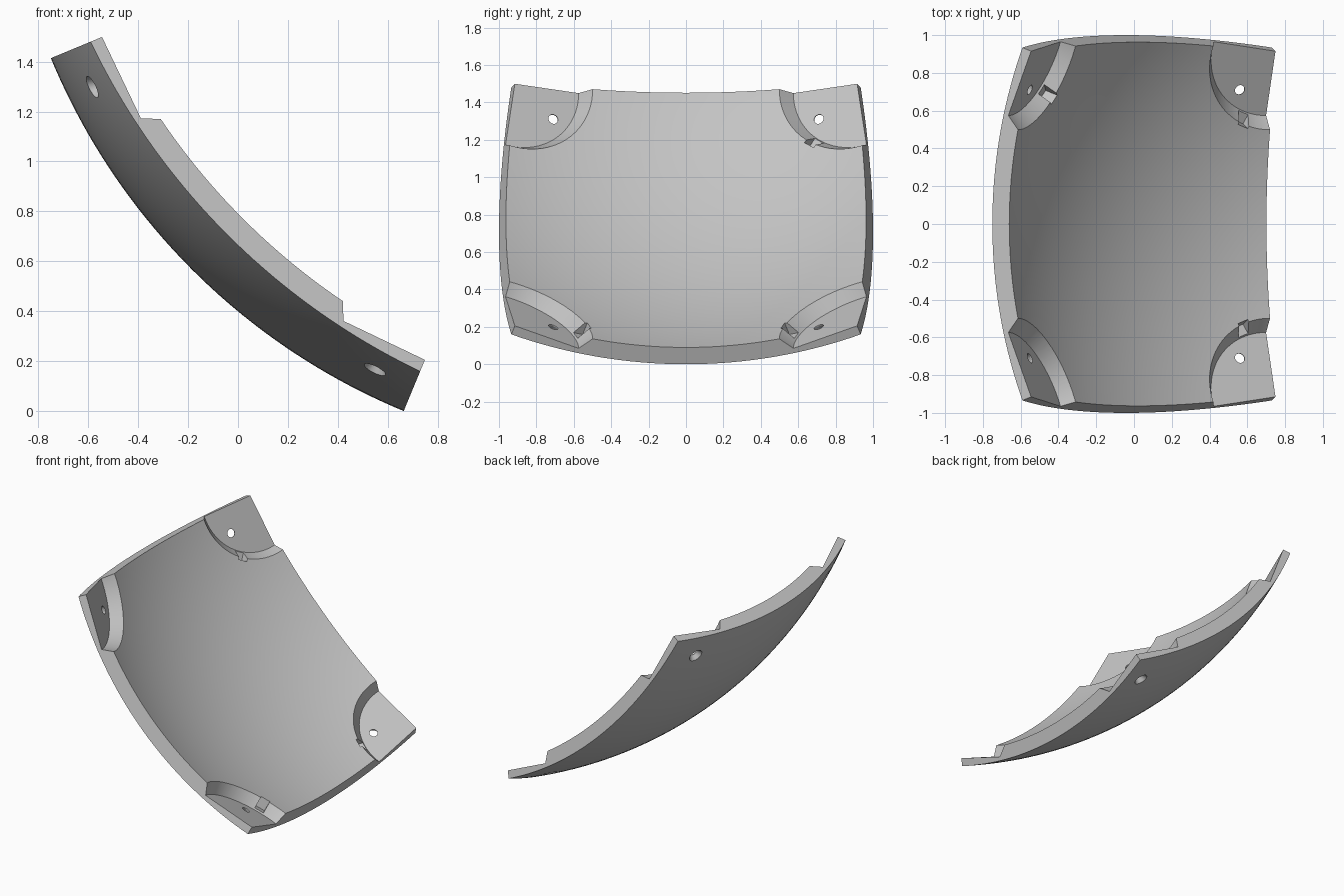
import bpy, bmesh, math
from mathutils import Vector

if "Cube" in bpy.data.objects:
    bpy.data.objects.remove(bpy.data.objects["Cube"], do_unlink=True)

R_OUT, R_IN, R_PAD = 2.613, 2.516, 2.56      # shell and pad distances from sphere centre
T = math.tan(math.radians(22.5))             # panel spans 45 degrees each way
CENTRE = Vector((1.664, 0, 2.414))
S = math.sqrt(0.5)

grey = bpy.data.materials.new("plain grey")
grey.use_nodes = True
grey.diffuse_color = (0.55, 0.55, 0.55, 1)
grey.node_tree.nodes["Principled BSDF"].inputs["Base Color"].default_value = (0.55, 0.55, 0.55, 1)


def to_world(p):
    """Panel space (u along tilt, v sideways, w outward) to world space."""
    return CENTRE + Vector(((p.x - p.z) * S, p.y, -(p.x + p.z) * S))


def finish(bm, name):
    for v in bm.verts:
        v.co = to_world(v.co)
    bmesh.ops.recalc_face_normals(bm, faces=bm.faces)
    mesh = bpy.data.meshes.new(name)
    bm.to_mesh(mesh)
    bm.free()
    mesh.materials.append(grey)
    obj = bpy.data.objects.new(name, mesh)
    bpy.context.collection.objects.link(obj)
    return obj


def lathe(name, origin, axis, rings, sides, toward, lean=Vector()):
    """Closed stack of rings (height, radius) about an axis, optionally leaning."""
    e1 = (toward - axis * toward.dot(axis)).normalized()
    e2 = axis.cross(e1)
    bm = bmesh.new()
    loops = []
    for h, r in rings:
        loops.append([])
        for i in range(sides):
            a = math.tau * (i + 0.5) / sides
            off = e1 * math.cos(a) + e2 * math.sin(a)
            loops[-1].append(bm.verts.new(origin + axis * h + off * r + lean * h))
    for lo, hi in zip(loops, loops[1:]):
        for i in range(sides):
            j = (i + 1) % sides
            bm.faces.new((lo[i], lo[j], hi[j], hi[i]))
    bm.faces.new(loops[0])
    bm.faces.new(loops[-1])
    return finish(bm, name)


def cut(target, cutter):
    mod = target.modifiers.new("cut", 'BOOLEAN')
    mod.operation, mod.solver, mod.object = 'DIFFERENCE', 'EXACT', cutter
    bpy.context.view_layer.objects.active = target
    bpy.ops.object.modifier_apply(modifier=mod.name)
    bpy.data.objects.remove(cutter, do_unlink=True)


# Curved panel: a square patch thrown onto the sphere, thickened inward
bm = bmesh.new()
bmesh.ops.create_grid(bm, x_segments=40, y_segments=40, size=T)
for v in bm.verts:
    v.co = Vector((v.co.x, v.co.y, 1)).normalized() * R_OUT
inner = bmesh.ops.extrude_face_region(bm, geom=bm.faces[:], use_keep_orig=True)
for v in inner["geom"]:
    if isinstance(v, bmesh.types.BMVert):
        v.co *= R_IN / R_OUT
panel = finish(bm, "curved_panel")

# Corner pads, screw holes and key notches (notch bearing in degrees, None = no notch)
corners = [(1, 1, 21), (1, -1, 21), (-1, 1, 50), (-1, -1, None)]
for su, sv, bearing in corners:
    out = Vector((su * T, sv * T, 1)).normalized()
    along_v = Vector((0, -sv, 0))
    along_u = Vector((-su, 0, 0))
    corner = out * R_PAD

    cut(panel, lathe("pad_recess", corner, -out, [(0, 0.365), (0.16, 0.445)], 96,
                     along_v, along_v * 0.2))

    hole = Vector((su * 0.786, sv * 0.71, 0))
    hole.z = (R_PAD - hole.dot(out)) / out.z
    cut(panel, lathe("screw_hole", hole, -out,
                     [(0.1, 0.027), (-0.005, 0.027), (-0.042, 0.05), (-0.12, 0.05)], 24, along_v))

    if bearing is not None:
        a = math.radians(bearing)
        way = along_v * math.cos(a) + along_u * math.sin(a)
        way = (way - out * way.dot(out)).normalized()
        cut(panel, lathe("key_notch", corner + way * 0.395, -out,
                         [(0.01, 0.045), (0.14, 0.045)], 4, way))

# Smooth curved faces, crisp edges
bpy.ops.object.select_all(action='DESELECT')
panel.select_set(True)
bpy.context.view_layer.objects.active = panel
bpy.ops.object.shade_smooth_by_angle(angle=math.radians(20))
